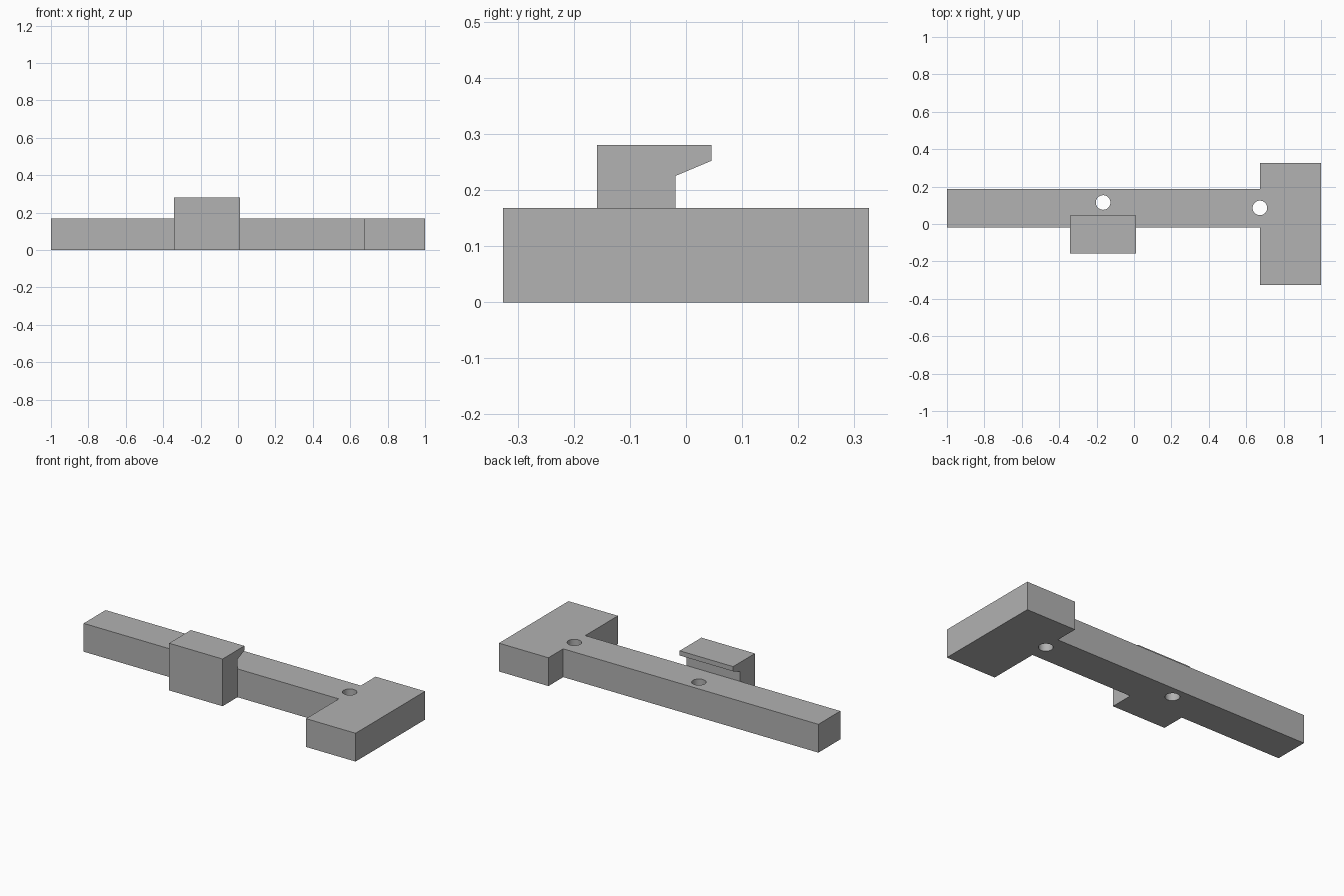
import bpy
import bmesh
import math

cube = bpy.data.objects.get("Cube")
if cube:
    bpy.data.objects.remove(cube, do_unlink=True)

grey = bpy.data.materials.new("mid_grey")
grey.use_nodes = True
colour = (0.445, 0.445, 0.445, 1)
grey.diffuse_color = colour
grey.node_tree.nodes["Principled BSDF"].inputs["Base Color"].default_value = colour


def prism(name, outline, depth):
    """Extrude a closed 3D outline along the depth vector."""
    bm = bmesh.new()
    face = bm.faces.new([bm.verts.new(p) for p in outline])
    grown = bmesh.ops.extrude_face_region(bm, geom=[face])["geom"]
    top = [v for v in grown if isinstance(v, bmesh.types.BMVert)]
    bmesh.ops.translate(bm, vec=depth, verts=top)
    bmesh.ops.recalc_face_normals(bm, faces=bm.faces)
    mesh = bpy.data.meshes.new(name)
    bm.to_mesh(mesh)
    bm.free()
    mesh.materials.append(grey)
    obj = bpy.data.objects.new(name, mesh)
    bpy.context.collection.objects.link(obj)
    return obj


def combine(target, other, operation):
    """Apply a boolean and remove the helper object."""
    other.hide_render = True
    mod = target.modifiers.new(operation.lower(), "BOOLEAN")
    mod.operation = operation
    mod.solver = "EXACT"
    mod.object = other
    bpy.context.view_layer.objects.active = target
    bpy.ops.object.modifier_apply(modifier=mod.name)
    bpy.data.objects.remove(other, do_unlink=True)


height = 0.168
bar_front, bar_back = -0.019, 0.187
neck, half_head = 0.675, 0.326

# T-shaped bar with a wide head
body = prism("bar_with_head", [
    (-1, bar_front, 0), (neck, bar_front, 0), (neck, -half_head, 0), (1, -half_head, 0),
    (1, half_head, 0), (neck, half_head, 0), (neck, bar_back, 0), (-1, bar_back, 0),
], (0, 0, height))

# Side block with an overhanging chamfered lip
left = -0.341
block = prism("lipped_block", [
    (left, -0.159, 0), (left, bar_front, 0), (left, bar_front, 0.225),
    (left, 0.045, 0.252), (left, 0.045, 0.28), (left, -0.159, 0.28),
], (0.351, 0, 0))
combine(body, block, "UNION")

# Two round through holes
radius, sides = 0.039, 40
for x, y in ((-0.165, 0.115), (0.673, 0.086)):
    ring = [(x + radius * math.cos(math.tau * i / sides),
             y + radius * math.sin(math.tau * i / sides), -0.1) for i in range(sides)]
    combine(body, prism("hole_cutter", ring, (0, 0, 0.4)), "DIFFERENCE")

# Smooth hole walls, sharp block edges
bpy.ops.object.select_all(action="DESELECT")
body.select_set(True)
bpy.context.view_layer.objects.active = body
bpy.ops.object.shade_smooth_by_angle(angle=math.radians(30))
